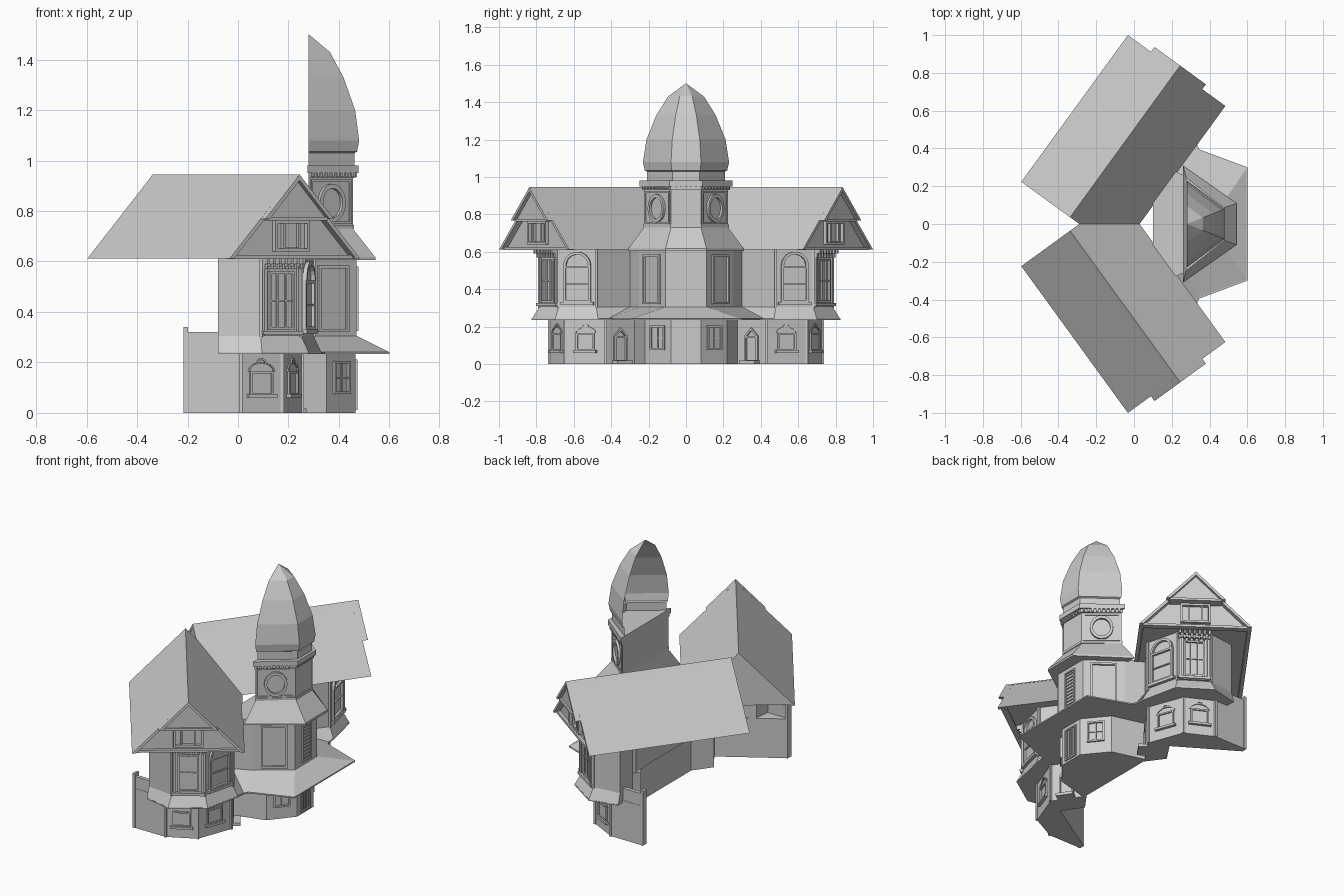
import bpy, bmesh, math
from mathutils import Vector, Matrix

if "Cube" in bpy.data.objects:
    bpy.data.objects.remove(bpy.data.objects["Cube"])

stone = bpy.data.materials.new("light_grey")
stone.diffuse_color = (0.6, 0.6, 0.6, 1)
stone.use_nodes = True
stone.node_tree.nodes["Principled BSDF"].inputs["Base Color"].default_value = stone.diffuse_color

def finish(name, bm, mirror=False, recalc=True):
    if recalc:
        bmesh.ops.recalc_face_normals(bm, faces=bm.faces[:])
    me = bpy.data.meshes.new(name)
    bm.to_mesh(me)
    bm.free()
    me.materials.append(stone)
    ob = bpy.data.objects.new(name, me)
    bpy.context.collection.objects.link(ob)
    if mirror:
        m = ob.modifiers.new("other_side", 'MIRROR')
        m.use_axis = (False, True, False)
        m.use_mirror_merge = False
    return ob

def loft(bm, rings, caps=True, closed=True):
    vs = [[bm.verts.new(p) for p in r] for r in rings]
    n = len(vs[0])
    for a, b in zip(vs, vs[1:]):
        for i in range(n if closed else n - 1):
            j = (i + 1) % n
            bm.faces.new((a[i], a[j], b[j], b[i]))
    if caps:
        bm.faces.new(vs[0][::-1])
        bm.faces.new(vs[-1])

def both(half):
    return half + [(x, -y) for x, y in reversed(half)]

def storey(name, half, z0, z1, half2=None):
    bm = bmesh.new()
    loft(bm, [[(x, y, z0) for x, y in both(half)], [(x, y, z1) for x, y in both(half2 or half)]])
    return finish(name, bm)

def wall(A, B):
    # local frame of a wall: x along, y outward, z up
    A, B = Vector((*A, 0)), Vector((*B, 0))
    t = (B - A).normalized()
    n = Vector((t.y, -t.x, 0))
    mid = (A + B) / 2
    if n.dot(mid - Vector((0, 0.3 if mid.y > 0.3 else 0, 0))) < 0:
        n = -n
    return Matrix(((t.x, n.x, 0, mid.x), (t.y, n.y, 0, mid.y), (0, 0, 1, 0), (0, 0, 0, 1)))

def box(bm, M, s0, s1, d0, d1, z0, z1):
    loft(bm, [[M @ Vector(p) for p in ((s0, d0, z), (s1, d0, z), (s1, d1, z), (s0, d1, z))] for z in (z0, z1)])

def frame(bm, M, w, z0, z1, b=.01, d=.014, cols=1, rows=1):
    h = w / 2
    for s in (-h, h - b):
        box(bm, M, s, s + b, -.01, d, z0, z1)
    for z in (z0, z1 - b):
        box(bm, M, -h, h, -.01, d, z, z + b)
    for i in range(1, cols):
        s = -h + w * i / cols
        box(bm, M, s - .003, s + .003, -.01, d * .6, z0, z1)
    for i in range(1, rows):
        z = z0 + (z1 - z0) * i / rows
        box(bm, M, -h, h, -.01, d * .6, z - .003, z + .003)

def arch(bm, M, r, zc, b=.01, d=.014, a0=0, a1=math.pi, n=10, sq=1):
    # curved moulding, swept as a square section
    rings = []
    for i in range(n + 1):
        a = a0 + (a1 - a0) * i / n
        c, s = math.cos(a), math.sin(a) * sq
        rings.append([M @ Vector((q * c, y, zc + q * s)) for q, y in ((r, -.01), (r, d), (r - b, d), (r - b, -.01))])
    loft(bm, rings)

# ---- plan outlines of the +y half (front to back), with a door alcove beside the tower ----
low = [(.465, .08), (.35, .22), (.15, .275), (.255, .43), (.175, .645), (.01, .73), (-.21, .73),
       (-.215, .70), (.14, .48), (.06, .36), (.14, .25)]
up = [(.47, .11), (.28, .25), (.17, .30), (.30, .48), (.25, .68), (.09, .785), (-.08, .765),
      (-.06, .61), (.14, .48), (.08, .38), (.10, .25)]
skirt = [(.60, .30), (.345, .395), (.335, .42), (.33, .47), (.28, .70), (.095, .825), (-.08, .785),
         (-.06, .61), (.14, .48), (.08, .38), (.10, .25)]
storey("ground_storey", low, 0, .245)
storey("skirt_roof", skirt, .24, .305, up)
storey("skirt_edge", skirt, .234, .242)
storey("upper_storey", up, .30, .62)

# ---- end garden wall with post ----
bm = bmesh.new()
box(bm, Matrix(), -.21, .01, .705, .728, 0, .32)
box(bm, Matrix(), -.215, -.198, .695, .733, 0, .34)
finish("end_wall", bm, True)

# ---- tower ----
shaft = [(.455, .08), (.28, .225)]
storey("tower_roof", [(.545, .11), (.26, .31)], .615, .73, shaft)
storey("tower_roof_edge", [(.545, .11), (.26, .31)], .605, .617)
storey("clock_stage", shaft, .725, .96)
storey("clock_stage_foot", [(.46, .082), (.28, .231)], .73, .745)
storey("tower_cornice", [(.478, .088), (.276, .248)], .95, .98)
storey("cornice_bed", [(.465, .084), (.28, .235)], .93, .95)
# half dome, open behind
bm = bmesh.new()
plan = [(0, .23), (.2, .08), (.2, -.08), (0, -.23)]
prof = [(.98, .91), (1.03, .91), (1.035, .96), (1.08, 1), (1.2, .92), (1.33, .69), (1.43, .42), (1.5, .002)]
loft(bm, [[(.28 + x * k, y * k, z) for x, y in plan] for z, k in prof], False, False)
bm.normal_update()
if sum(f.normal.x for f in bm.faces) < 0:
    bmesh.ops.reverse_faces(bm, faces=bm.faces[:])
finish("dome", bm, recalc=False)

# ---- clock rings and panels on the tower sides ----
M = wall(*shaft)
bm = bmesh.new()
arch(bm, M, .066, .832, .016, .014, 0, math.tau, 20, 1.15)
frame(bm, M, .21, .748, .925, .01, .006)
for i in range(9):
    s = -.1 + i * .025
    box(bm, M, s - .006, s + .006, 0, .017, .935, .952)
finish("clock", bm, True)
F = wall((.455, -.08), (.455, .08))
bm = bmesh.new()
for i in range(6):
    s = -.065 + i * .026
    box(bm, F, s - .006, s + .006, 0, .017, .935, .952)
finish("tower_front_dentils", bm)
bm = bmesh.new()
frame(bm, wall(up[0], up[1]), .15, .32, .585, .012, .012)
finish("tower_side_panel", bm, True)

# ---- tower front: shutter above, plank door below ----
bm = bmesh.new()
frame(bm, wall((.47, -.1), (.47, .1)), .085, .325, .58, .008, .008, 1, 12)
finish("tower_shutter", bm)
bm = bmesh.new()
frame(bm, wall((.465, -.1), (.465, .1)), .095, .012, .212, .008, .008, 5, 1)
finish("front_door", bm)

# ---- ground storey openings ----
bm = bmesh.new()
frame(bm, wall(low[0], low[1]), .10, .075, .205, .01, .01, 2, 2)
finish("tower_window", bm, True)
bm = bmesh.new()
M = wall(low[2], low[3])
frame(bm, M, .085, .012, .15, .01, .012)
for s in (-1, 1):
    loft(bm, [[M @ Vector((s * q, d, z)) for q, z in ((.0425, .15), (0, .195), (0, .18), (.0325, .145))] for d in (-.01, .012)])
box(bm, M, -.05, .05, 0, .05, 0, .018)
finish("side_door", bm, True)
for i, nm in ((3, "bay_side_window_low"), (4, "bay_end_window_low")):
    M = wall(low[i], low[i + 1])
    bm = bmesh.new()
    frame(bm, M, .105, .07, .165, .009, .008)
    box(bm, M, -.065, .065, -.01, .018, .06, .074)
    arch(bm, M, .06, .165, .008, .006, n=8, sq=.6)
    arch(bm, M, .022, .195, .007, .006, n=6)
    finish(nm, bm, True)

# ---- upper storey windows ----
M = wall(up[4], up[5])
bm = bmesh.new()
frame(bm, M, .175, .305, .595, .014, .014)
frame(bm, M, .12, .33, .56, .01, .012, 3, 2)
box(bm, M, -.095, .095, -.01, .02, .31, .325)
finish("bay_end_window", bm, True)
bm = bmesh.new()
for i in range(7):
    s = -.084 + i * .028
    box(bm, M, s - .006, s + .006, 0, .04, .59, .617)
    box(bm, M, s - .006, s + .006, 0, .022, .57, .592)
finish("gable_brackets", bm, True)
M = wall(up[3], up[4])
bm = bmesh.new()
frame(bm, M, .15, .33, .525, .012, .014, 1, 2)
arch(bm, M, .075, .525, .014, .016)
box(bm, M, -.09, .09, -.01, .02, .315, .332)
finish("bay_arched_window", bm, True)
bm = bmesh.new()
for pts, z0, z1 in ((up, .3, .62), (low, 0, .24)):
    for x, y in pts[3:6]:
        box(bm, Matrix.Translation((x, y, 0)), -.007, .007, -.007, .007, z0, z1)
finish("corner_posts", bm, True)

# ---- wing roofs: local u along the wing, v across, rotated 54 degrees ----
a = math.radians(54)
W = Matrix(((math.cos(a), math.sin(a), 0), (math.sin(a), -math.cos(a), 0), (0, 0, 1)))
V = -.295
def wing(name, pts, u0, u1):
    bm = bmesh.new()
    loft(bm, [[W @ Vector((u, V + v, z)) for v, z in pts] for u in (u0, u1)])
    bmesh.ops.bisect_plane(bm, geom=bm.verts[:] + bm.edges[:] + bm.faces[:], plane_co=(0, 0, 0),
                           plane_no=(0, -1, 0), clear_outer=True)
    bmesh.ops.holes_fill(bm, edges=[e for e in bm.edges if e.is_boundary])
    finish(name, bm, True)

def chevron(h, z0, z1, t):
    k = h / (z1 - z0)
    return [(-h, z0), (0, z1), (h, z0), (h - t * k, z0), (0, z1 - t), (t * k - h, z0)]

wing("wing_roof", [(-.30, .616), (0, .93), (.30, .616)], -.168, .755)
wing("wing_roof_covering", chevron(.319, .612, .943, .022), -.17, .79)
wing("gable_peak_roof", chevron(.168, .768, .944, .022), .78, .822)
wing("gable_peak", [(-.15, .765), (0, .93), (.15, .765)], .74, .80)
wing("gable_sill", [(-.145, .762), (-.145, .776), (.145, .776), (.145, .762)], .74, .812)
wing("gable_foot", [(-.30, .61), (-.29, .625), (.29, .625), (.30, .61)], .74, .775)
wing("ridge_cap", [(-.012, .932), (0, .945), (.012, .932)], -.17, .82)

# ---- gable window ----
p = [W @ Vector((.755, V + v, 0)) for v in (.1, -.1)]
bm = bmesh.new()
frame(bm, wall(p[0][:2], p[1][:2]), .17, .64, .762, .012, .02)
frame(bm, wall(p[0][:2], p[1][:2]), .085, .645, .76, .01, .015)
finish("gable_window", bm, True)
